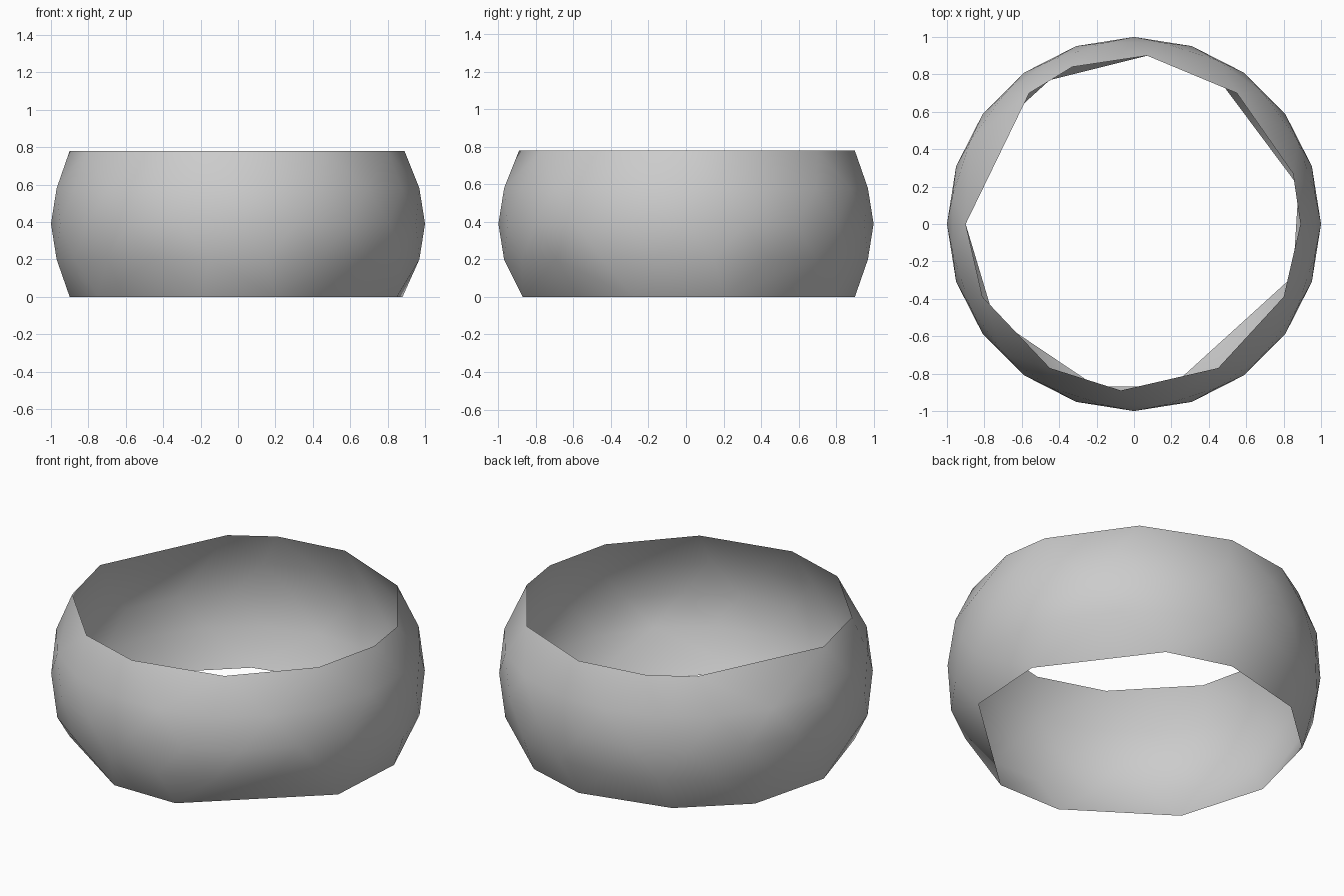
import bpy, bmesh
from math import atan2, cos, sin, sqrt, tau

cube = bpy.data.objects.get("Cube")
if cube:
    bpy.data.objects.remove(cube, do_unlink=True)

HEIGHT = 0.78
MID = HEIGHT / 2
SIDES = 20

# Irregular cut rims, counter-clockwise from the back
TOP_RIM = [(.07, .9), (-.33, .84), (-.56, .7), (-.9, 0), (-.81, -.39), (-.45, -.77),
           (-.07, -.89), (.45, -.77), (.8, -.39), (.89, 0), (.85, .27), (.55, .7)]
BOTTOM_RIM = [(.07, .9), (-.45, .77), (-.78, .47), (-.9, 0), (-.75, -.5),
              (-.2, -.87), (.2, -.87), (.85, -.28), (.88, .2), (.44, .79)]


def angle(v):
    return atan2(v.co.y, v.co.x) % tau


def add_ring(bm, points, z):
    verts = [bm.verts.new((x, y, z)) for x, y in points]
    return sorted(verts, key=angle)


def sphere_ring(z, turn):
    r = sqrt(1 - (z - MID) ** 2)
    return [(r * cos((i + turn) * tau / SIDES), r * sin((i + turn) * tau / SIDES))
            for i in range(SIDES)]


def zip_rings(bm, low, high):
    """Join two rings of different counts with triangles, walking by angle."""
    def unrolled(ring, i):
        return angle(ring[i % len(ring)]) + tau * (i // len(ring))
    i = j = 0
    while i < len(low) or j < len(high):
        a, b = low[i % len(low)], high[j % len(high)]
        step_low = j >= len(high) or (i < len(low) and
            unrolled(low, i) + unrolled(low, i + 1) <= unrolled(high, j) + unrolled(high, j + 1))
        if step_low:
            i += 1
            bm.faces.new((a, low[i % len(low)], b))
        else:
            j += 1
            bm.faces.new((a, high[j % len(high)], b))


# Open spherical band
bm = bmesh.new()
rings = [add_ring(bm, BOTTOM_RIM, 0)]
for k, z in enumerate((MID - .19, MID, MID + .19)):
    rings.append(add_ring(bm, sphere_ring(z, .5 * (k % 2 == 0)), z))
rings.append(add_ring(bm, TOP_RIM, HEIGHT))
for low, high in zip(rings, rings[1:]):
    zip_rings(bm, low, high)
bm.normal_update()
for face in bm.faces:
    face.smooth = True

mesh = bpy.data.meshes.new("band")
bm.to_mesh(mesh)
bm.free()
band = bpy.data.objects.new("band", mesh)
bpy.context.collection.objects.link(band)

# Plain grey finish
grey = bpy.data.materials.new("light grey")
grey.use_nodes = True
colour = (.6, .6, .6, 1)
grey.diffuse_color = colour
grey.node_tree.nodes["Principled BSDF"].inputs["Base Color"].default_value = colour
mesh.materials.append(grey)
